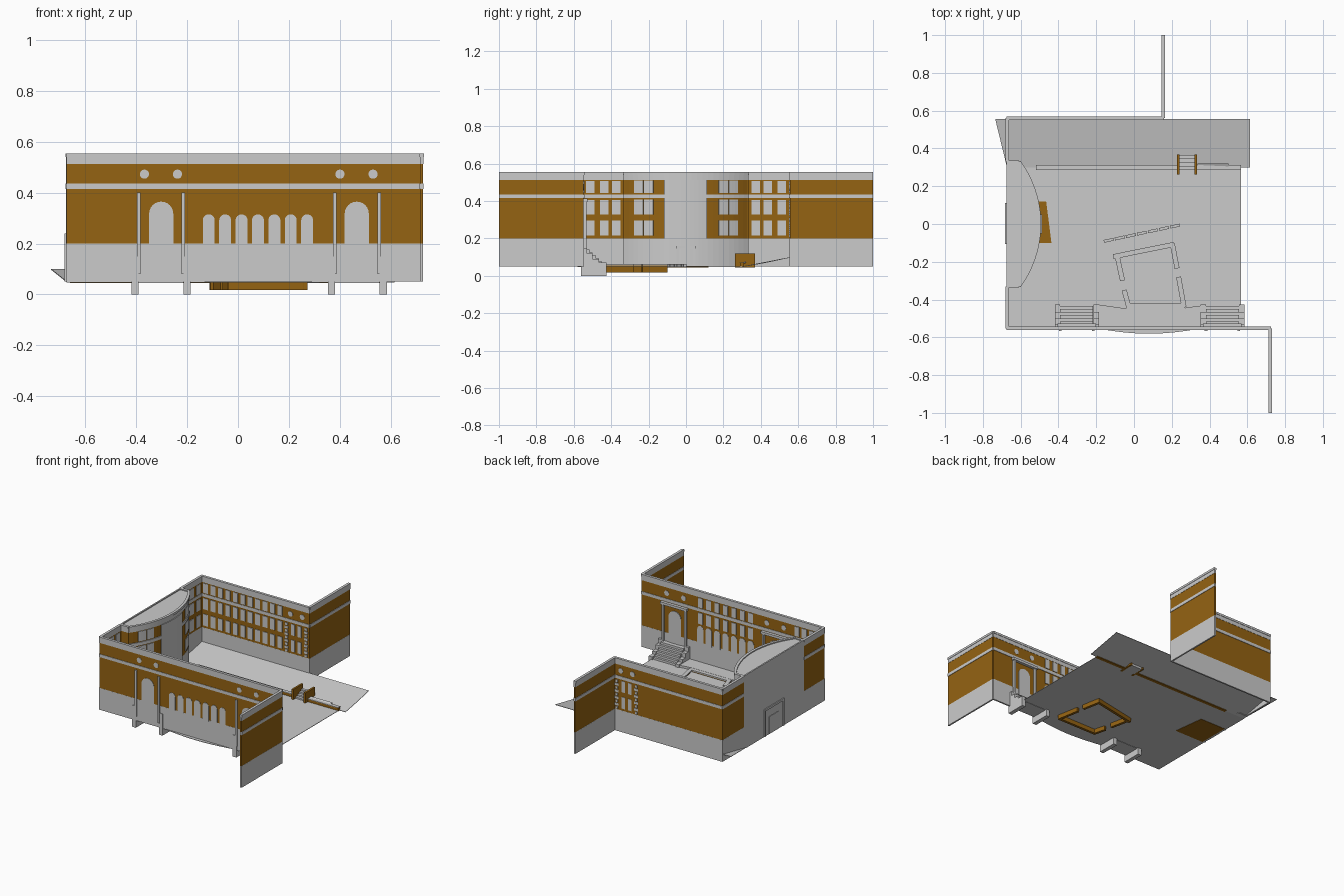
import bpy, bmesh, math
from mathutils import Vector

if "Cube" in bpy.data.objects:
    bpy.data.objects.remove(bpy.data.objects["Cube"])

brown = bpy.data.materials.new("brown_brick")
brown.diffuse_color = (0.30, 0.125, 0.006, 1)
brown.use_nodes = True
brown.node_tree.nodes["Principled BSDF"].inputs["Base Color"].default_value = brown.diffuse_color


def finish(name, bm, mat=None):
    bmesh.ops.recalc_face_normals(bm, faces=bm.faces)
    me = bpy.data.meshes.new(name)
    bm.to_mesh(me)
    bm.free()
    ob = bpy.data.objects.new(name, me)
    bpy.context.collection.objects.link(ob)
    if mat:
        me.materials.append(mat)
    return ob


def prisms(name, outlines, depth, mat=None):
    """Extrude closed 3D outlines along one shared depth vector."""
    bm = bmesh.new()
    for pts in outlines:
        a = [bm.verts.new(p) for p in pts]
        b = [bm.verts.new(Vector(p) + Vector(depth)) for p in pts]
        bm.faces.new(a)
        bm.faces.new(b[::-1])
        n = len(a)
        for i in range(n):
            bm.faces.new((a[i], a[(i + 1) % n], b[(i + 1) % n], b[i]))
    return finish(name, bm, mat)


def boxes(name, items, mat=None):
    """Each item: x0, x1, y0, y1, z0, z1."""
    bm = bmesh.new()
    for x0, x1, y0, y1, z0, z1 in items:
        r = bmesh.ops.create_cube(bm, size=1)
        for v in r["verts"]:
            v.co = ((x0 + x1) / 2 + v.co.x * (x1 - x0), (y0 + y1) / 2 + v.co.y * (y1 - y0),
                    (z0 + z1) / 2 + v.co.z * (z1 - z0))
    return finish(name, bm, mat)


def beams(name, lines, w, z0, z1, mat=None):
    """Upright slabs of width w along plan lines."""
    outs = []
    for p, q in lines:
        p, q = Vector(p), Vector(q)
        d = (q - p).normalized() * w / 2
        n = Vector((-d.y, d.x))
        outs.append([(*c, z0) for c in (p + n, q + n, q - n, p - n)])
    return prisms(name, outs, (0, 0, z1 - z0), mat)


# bands of every facade: name, bottom, top, width, material
BANDS = [("base", .05, .2, .011, None), ("lower_brick", .2, .415, .01, brown),
         ("string_course", .415, .436, .016, None), ("upper_brick", .436, .513, .01, brown),
         ("frieze", .513, .54, .013, None), ("cornice", .54, .555, .018, None)]
F, B, L = -.552, .56, -.67        # front, back and left wall lines
RUNS = {"front_wall": ((-.675, F), (.725, F)), "front_wing": ((.722, F), (.722, -1)),
        "back_wall": ((-.675, B), (.16, B)), "back_wing": ((.155, B), (.155, 1)),
        "left_wall_front": ((L, F), (L, -.33)), "left_wall_back": ((L, .33), (L, B)),
        "bay_side_front": ((L, -.328), (-.608, -.328)), "bay_side_back": ((L, .328), (-.608, .328))}
for run, line in RUNS.items():
    for b, z0, z1, w, m in BANDS:
        beams(run + "_" + b, [line], w, z0, z1, m)

# curved bay on the left wall
R, CX = .56, -1.06


def arc(r, y0, y1, n):
    a0, a1 = math.asin(y0 / R), math.asin(y1 / R)
    return [(CX + r * math.cos(a0 + (a1 - a0) * i / n), r * math.sin(a0 + (a1 - a0) * i / n)) for i in range(n + 1)]


def arc_slabs(name, spans, r0, r1, z0, z1, n=8, mat=None):
    outs = [[(x, y, z0) for x, y in arc(r1, a, b, n) + arc(r0, a, b, n)[::-1]] for a, b in spans]
    return prisms(name, outs, (0, 0, z1 - z0), mat)


for b, z0, z1, w, m in BANDS:
    arc_slabs("bay_" + b, [(-.33, .33)], R - .01, R + w - .01, z0, z1, 24, m)
arc_slabs("bay_stone_centre", [(-.115, .11)], R - .005, R + .008, .05, .513, 10)
for z0, z1 in ((.215, .295), (.328, .408), (.442, .51)):
    arc_slabs("bay_windows", [(s * y - .024, s * y + .024) for s in (-1, 1) for y in (.198, .252)],
              R - .005, R + .004, z0, z1, 3)
prisms("bay_roof", [[(-.675, -.33, .542)] + [(x, y, .542) for x, y in arc(R - .002, -.33, .33, 24)]
                    + [(-.675, .33, .542)]], (0, 0, .006))
boxes("bay_flat_back", [(-.676, -.666, -.33, .33, .05, .555)])
boxes("bay_door", [(-.51, -.488, -.05, -.038, .05, .16), (-.51, -.488, .038, .05, .05, .16),
                   (-.51, -.486, -.05, .05, .145, .16), (-.51, -.495, -.04, .04, .05, .15)])
boxes("rear_door_frame", [(-.682, -.67, -.105, -.09, .05, .24), (-.682, -.67, .095, .11, .05, .24),
                          (-.682, -.67, -.105, .11, .225, .24), (-.68, -.67, -.05, .055, .05, .17)])

# rectangular windows on the courtyard faces
ROWS = ((.215, .295), (.328, .405), (.442, .508))
win = []
for z0, z1 in ROWS:
    for i in range(11):
        x = -.635 + i * .057
        win.append((x - .018, x + .018, B - .009, B, z0, z1))
    for s in (-1, 1):
        for y in (.372, .437, .512):
            win.append((L, L + .009, s * y - .023, s * y + .023, z0, z1))
for i in range(7):
    x = -.115 + i * .0645
    win += [(x - .018, x + .018, F, F + .009, *ROWS[1]), (x - .018, x + .018, F, F + .009, *ROWS[2])]
for i in range(4):
    x = -.64 + i * .057
    win += [(x - .018, x + .018, F, F + .009, *r) for r in ROWS]
boxes("courtyard_windows", win)


# arched and round openings in the front and back walls
def arch(cx, w, z0, top, y):
    r, n = w / 2, 12
    return [(cx - r, y, z0), (cx + r, y, z0)] + [
        (cx + r * math.cos(math.pi * i / n), y, top - r + r * math.sin(math.pi * i / n)) for i in range(n + 1)]


def disc(cx, y):
    return [(cx + .018 * math.cos(t * math.pi / 10), y, .473 + .018 * math.sin(t * math.pi / 10)) for t in range(20)]


prisms("arched_windows", [arch(-.115 + i * .0645, .047, .19, .315, F - .007) for i in range(7)], (0, .014, 0))
prisms("portal_arches", [arch(c, .095, .13, .365, F - .007) for c in (-.302, .467)], (0, .016, 0))
prisms("front_round_windows", [disc(c, F - .007) for c in (-.368, -.238, .401, .531)], (0, .014, 0))
prisms("back_round_windows", [disc(c, B - .008) for c in (.015, .105)], (0, .015, 0))

# portal pilasters, lintels and stairs
pil, cheeks, steps = [], [], []
for p0, p1 in ((-.391, -.216), (.381, .555)):
    for p in (p0, p1):
        pil.append((p - .007, p + .007, F - .014, F + .02, .08, .4))
    pil.append((p0 - .015, p1 + .015, F, F + .025, .395, .412))
    for c in (p0 - .014, p1 + .016):
        for y, z in ((-.53, .15), (-.5, .12), (-.465, .09), (-.425, .07)):
            cheeks.append((c - .014, c + .014, -.562, y, 0, z))
    for i in range(6):
        steps.append((p0, p1, F, -.515 + i * .016, .045, .14 - i * .015))
boxes("portal_frames", pil)
boxes("stair_cheek_walls", cheeks)
boxes("portal_steps", steps)

# stone quoins and narrow windows at the end of the back wall
q = []
for x in (-.015, .135):
    for i in range(9):
        w = .014 if i % 2 else .009
        q.append((x - w, x + w, B - .009, B + .009, .205 + i * .023, .221 + i * .023))
for x in (.035, .085):
    q += [(x - .014, x + .014, B - .009, B + .008, *r) for r in ROWS[:2]]
boxes("quoins_and_narrow_windows", q)

# courtyard floor, front bulge and rising rear bank
front = [(-.2 + .56 * i / 12, -.553 - .028 * math.sin(math.pi * i / 12)) for i in range(13)]
plan = [(-.675, -.555)] + front + [(.567, -.555), (.567, .3), (-.675, .3)]
prisms("courtyard_floor", [[(x, y, .047) for x, y in plan]], (0, 0, .003))
bank = [[(-.675, .3, .05), (.615, .3, .05), (.615, .43, .073), (.615, .557, .1), (-.735, .557, .1), (-.675, .31, .052)]]
prisms("rear_bank", bank, (0, 0, -.003))
prisms("front_terrace", [[(-.2, -.55, .047), (.37, -.55, .047), (.37, -.43, .047), (.26, -.445, .047),
                          (-.06, -.445, .047), (-.2, -.425, .047)]], (0, 0, .018))
prisms("bay_entrance_slab", [[(-.66, .12, .045), (-.465, .12, .045), (-.437, -.1, .045), (-.66, -.1, .045)]],
       (0, 0, .007), brown)

# sunken square planter with two openings
pl = [((-.11, -.173), (.212, -.108)), ((-.09, -.165), (-.061, -.3)), ((-.052, -.35), (-.03, -.432)),
      ((-.04, -.432), (.27, -.432)), ((.203, -.105), (.228, -.235)), ((.236, -.28), (.265, -.44))]
beams("planter_brick", pl, .018, .018, .056, brown)
beams("planter_coping", pl, .026, .056, .064)

# row of benches
a, d = Vector((-.16, -.092)), Vector((.41, .088))
beams("benches", [(a + d * (i / 7), a + d * ((i + .88) / 7)) for i in range(7)], .015, .048, .064)

# low retaining walls with stairs between
boxes("retaining_walls", [(-.52, .235, .288, .31, .045, .068), (.325, .567, .288, .31, .045, .068)], brown)
boxes("retaining_coping", [(-.52, .235, .286, .312, .068, .072), (.325, .567, .286, .312, .068, .072)])
boxes("rear_stair_cheeks", [(x - .007, x + .007, .262, .368, .045, .12) for x in (.235, .327)], brown)
boxes("rear_stair_steps", [(.24, .322, .285 + i * .02, .365, .045, .06 + i * .01) for i in range(4)])
prisms("rear_ramp", [[(.335, .305, .062), (.5, .305, .066), (.5, .32, .072), (.335, .32, .07)]], (0, 0, .006))
